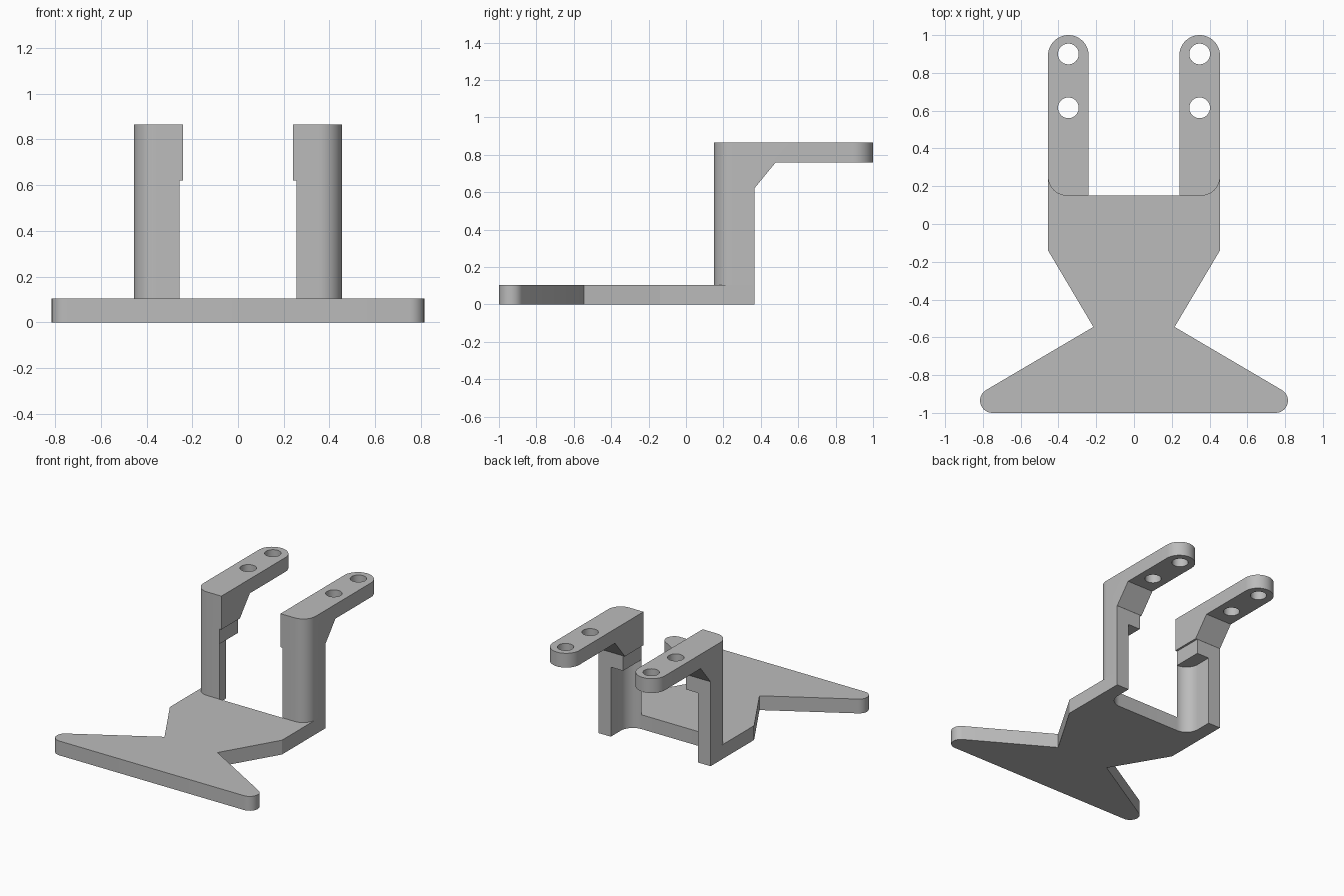
import bpy, bmesh, math
from mathutils import Vector

cube = bpy.data.objects.get("Cube")
if cube:
    bpy.data.objects.remove(cube, do_unlink=True)

grey = bpy.data.materials.new("plain grey")
grey.use_nodes = True
GREY = (0.5, 0.5, 0.5, 1)
grey.diffuse_color = GREY
grey.node_tree.nodes["Principled BSDF"].inputs["Base Color"].default_value = GREY

# Shared levels and edges
PLATE_TOP, HEAD_LOW, HEAD_TOP, ARM_LOW, TOP = 0.105, 0.51, 0.62, 0.76, 0.865
OUT, INNER, ARM_IN = 0.455, 0.255, 0.24
FRONT, BACK, BEND = 0.15, 0.365, 0.1


def arc(cx, cy, r, start, end, steps=12):
    angles = [math.radians(start + (end - start) * i / steps) for i in range(steps + 1)]
    return [(cx + r * math.cos(a), cy + r * math.sin(a)) for a in angles]


def prism(name, outline, low, high, axis="z"):
    """Extrude a closed outline along z, or a (y, z) outline along x."""
    bm = bmesh.new()
    place = (lambda a, b: (a, b, low)) if axis == "z" else (lambda a, b: (low, a, b))
    face = bm.faces.new([bm.verts.new(place(a, b)) for a, b in outline])
    moved = bmesh.ops.extrude_face_region(bm, geom=[face])["geom"]
    step = Vector((0, 0, high - low)) if axis == "z" else Vector((high - low, 0, 0))
    bmesh.ops.translate(bm, verts=[v for v in moved if isinstance(v, bmesh.types.BMVert)], vec=step)
    bmesh.ops.recalc_face_normals(bm, faces=bm.faces)
    mesh = bpy.data.meshes.new(name)
    bm.to_mesh(mesh)
    bm.free()
    mesh.materials.append(grey)
    obj = bpy.data.objects.new(name, mesh)
    bpy.context.collection.objects.link(obj)
    return obj


def activate(obj):
    bpy.ops.object.select_all(action="DESELECT")
    obj.select_set(True)
    bpy.context.view_layer.objects.active = obj


def cut(obj, cutter):
    activate(obj)
    mod = obj.modifiers.new("cut", "BOOLEAN")
    mod.operation, mod.solver, mod.object = "DIFFERENCE", "EXACT", cutter
    bpy.ops.object.modifier_apply(modifier=mod.name)
    bpy.data.objects.remove(cutter, do_unlink=True)


def flip(outline, side):
    return [(side * x, y) for x, y in outline]


# Flat base with flared front foot, narrow waist and two rear tabs
inner_bend = arc(INNER, FRONT + BEND, BEND, 270, 360)
half = arc(0.75, -0.935, 0.065, -90, 60)
half += [(0.215, -0.545), (OUT, -0.14), (OUT, BACK), (INNER + BEND, BACK)]
half += inner_bend[::-1]
parts = [prism("base_plate", half + flip(half, -1)[::-1], 0, PLATE_TOP)]

# Outer front corner is rounded on posts and arms alike
outer_bend = arc(OUT - BEND, FRONT + BEND, BEND, 270, 360)
post = outer_bend + [(OUT, BACK), (INNER + BEND, BACK)] + inner_bend[::-1]
head = outer_bend + [(OUT, BACK), (INNER, BACK), (INNER, FRONT)]
middle, radius = (OUT + ARM_IN) / 2, (OUT - ARM_IN) / 2
arm = outer_bend + arc(middle, 1 - radius, radius, 0, 180, 24) + [(ARM_IN, FRONT)]
underside = [(0.267, 0.5), (0.48, ARM_LOW), (1.1, ARM_LOW), (1.1, 0.5)]

for side, word in ((1, "left"), (-1, "right")):
    parts.append(prism(word + "_post", flip(post, side), PLATE_TOP, HEAD_LOW))
    parts.append(prism(word + "_post_head", flip(head, side), HEAD_LOW, HEAD_TOP))
    # Arm with sloped brace beneath and two screw holes
    bar = prism(word + "_arm", flip(arm, side), HEAD_TOP, TOP)
    cut(bar, prism("brace_cutter", underside, side * 0.1, side * 0.6, "x"))
    for y in (0.615, 0.9):
        hole = arc(side * middle, y, 0.055, 0, 360, 32)[:-1]
        cut(bar, prism("hole_cutter", hole, 0.5, 1))
    parts.append(bar)

for obj in parts:
    activate(obj)
    bpy.ops.object.shade_smooth_by_angle(angle=math.radians(25))
